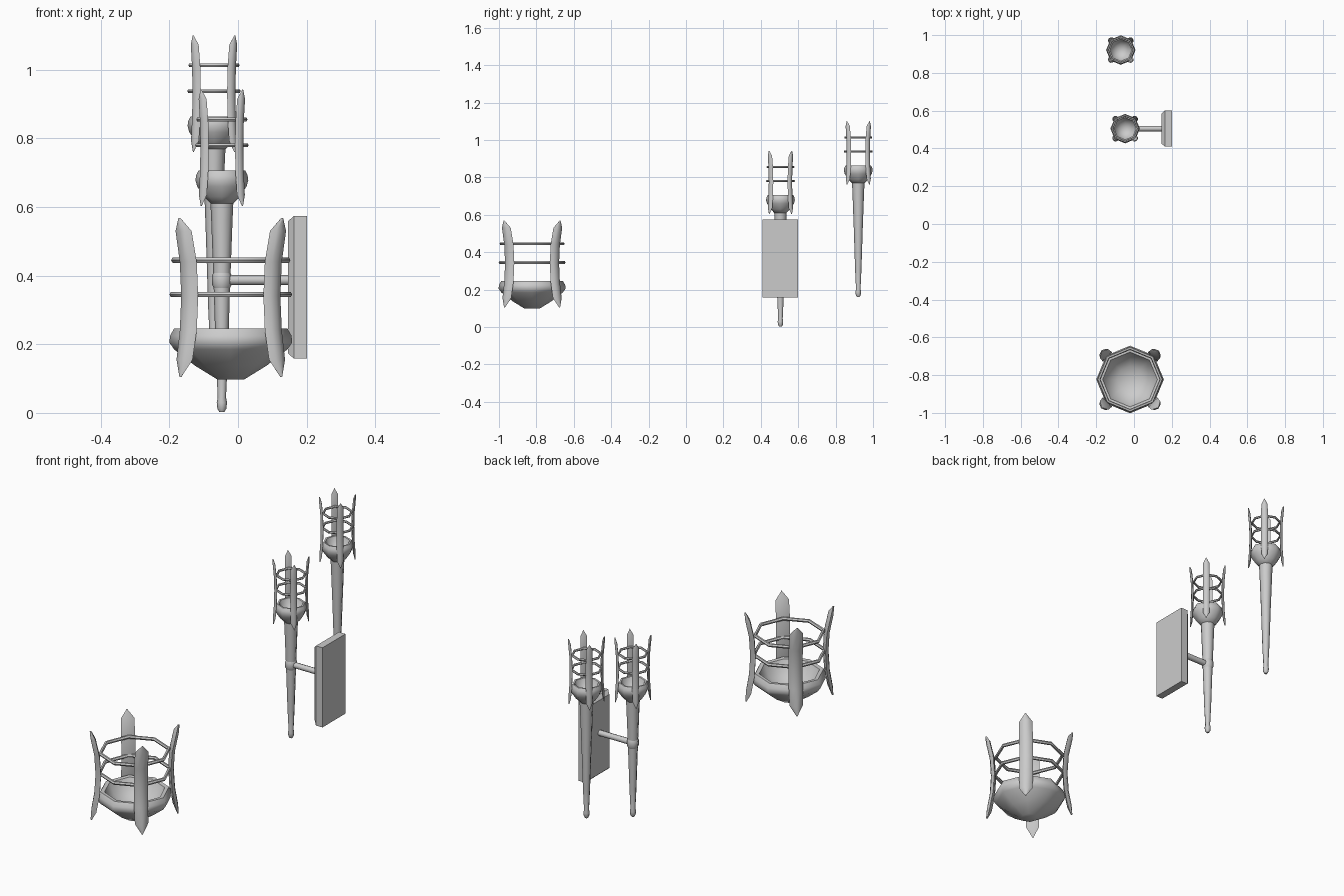
import bpy, bmesh, math
from mathutils import Vector

if "Cube" in bpy.data.objects:
    bpy.data.objects.remove(bpy.data.objects["Cube"])


def make(name, bm, loc, angle=50):
    bmesh.ops.recalc_face_normals(bm, faces=bm.faces)
    me = bpy.data.meshes.new(name)
    bm.to_mesh(me)
    bm.free()
    ob = bpy.data.objects.new(name, me)
    bpy.context.collection.objects.link(ob)
    ob.location = loc
    bpy.ops.object.select_all(action='DESELECT')
    ob.select_set(True)
    bpy.context.view_layer.objects.active = ob
    bpy.ops.object.shade_smooth_by_angle(angle=math.radians(angle))
    return ob


def loft(bm, rings, wrap=False):
    """Skin a list of closed point rings; cap the ends unless wrapped."""
    vs = [[bm.verts.new(p) for p in r] for r in rings]
    n = len(vs[0])
    for i in range(len(vs) if wrap else len(vs) - 1):
        a, b = vs[i], vs[(i + 1) % len(vs)]
        for j in range(n):
            k = (j + 1) % n
            bm.faces.new((a[j], a[k], b[k], b[j]))
    if not wrap:
        bm.faces.new(vs[0])
        bm.faces.new(vs[-1])


def lathe(name, profile, loc, n=8):
    bm = bmesh.new()
    loft(bm, [[(r * math.cos(2 * math.pi * j / n), r * math.sin(2 * math.pi * j / n), z)
               for j in range(n)] for r, z in profile])
    return make(name, bm, loc)


def hoop(name, radius, tube, z, loc, n=8, m=6):
    bm = bmesh.new()
    rings = []
    for i in range(n):
        a = 2 * math.pi * i / n
        rings.append([((radius + tube * math.cos(t)) * math.cos(a),
                       (radius + tube * math.cos(t)) * math.sin(a),
                       z + tube * math.sin(t))
                      for t in (2 * math.pi * k / m for k in range(m))])
    loft(bm, rings, wrap=True)
    return make(name, bm, loc)


SECTION = [(-1, -.3), (-.6, .4), (0, .6), (.6, .4), (1, -.3), (.5, -.5), (-.5, -.5)]


def slats(name, path, width, thick, loc):
    """Four bowed, pointed slats on the diagonals; path = (radius, z, size)."""
    bm = bmesh.new()
    for q in range(4):
        a = math.pi / 4 + q * math.pi / 2
        out = Vector((math.cos(a), math.sin(a), 0))
        side = Vector((-math.sin(a), math.cos(a), 0))
        loft(bm, [[out * (r + v * thick * max(s, .3)) + side * (u * width / 2 * s) + Vector((0, 0, z))
                   for u, v in SECTION] for r, z, s in path])
    return make(name, bm, loc)


# Large standing fire basket
base = (-0.021, -0.823, 0)
lathe("basket_bowl", [(.04, .098), (.105, .138), (.165, .185), (.179, .205), (.177, .225),
                      (.165, .246), (.145, .244), (.12, .19), (.07, .155), (.02, .145)], base)
hoop("basket_lower_hoop", .170, .009, .345, base)
hoop("basket_upper_hoop", .165, .009, .445, base)
slats("basket_slats", [(.208, .105, .06), (.196, .155, .95), (.181, .24, 1), (.175, .34, 1),
                       (.181, .44, 1), (.200, .53, .95), (.212, .568, .06)], .068, .022, base)


# Hand torch: tapered shaft, small bowl, hoops and slats
def torch(prefix, loc):
    lathe(prefix + "_shaft", [(.007, .002), (.013, .012), (.015, .03), (.012, .045), (.017, .15),
                              (.024, .37), (.031, .56), (.034, .625)], loc)
    lathe(prefix + "_bowl", [(.031, .608), (.052, .63), (.072, .66), (.077, .678), (.075, .692),
                             (.068, .706), (.059, .705), (.050, .68), (.028, .66), (.008, .655)], loc)
    hoop(prefix + "_lower_hoop", .072, .006, .780, loc)
    hoop(prefix + "_upper_hoop", .069, .006, .855, loc)
    slats(prefix + "_slats", [(.085, .603, .06), (.081, .635, .95), (.076, .70, 1), (.074, .775, 1),
                              (.076, .85, 1), (.082, .915, .95), (.086, .942, .06)], .033, .011, loc)


torch("wall_torch", (-0.047, 0.505, 0))
torch("loose_torch", (-0.070, 0.921, 0.158))

# Wall bracket: collar on the shaft, arm and chamfered plate
lathe("bracket_collar", [(.022, .360), (.028, .372), (.029, .388), (.028, .402), (.022, .414)],
      (-0.047, 0.505, 0))
bm = bmesh.new()
loft(bm, [[(x, .015 * math.cos(k * math.pi / 4), .015 * math.sin(k * math.pi / 4)) for k in range(8)]
          for x in (-.047, .16)])
make("bracket_arm", bm, (0, 0.505, 0.387))
bm = bmesh.new()
loft(bm, [[(x, sy * (.095 - d), sz * (.208 - d)) for sy, sz in ((-1, -1), (1, -1), (1, 1), (-1, 1))]
          for x, d in ((.145, .016), (.163, 0), (.201, 0))])
make("wall_plate", bm, (0, 0.505, 0.366), 30)
